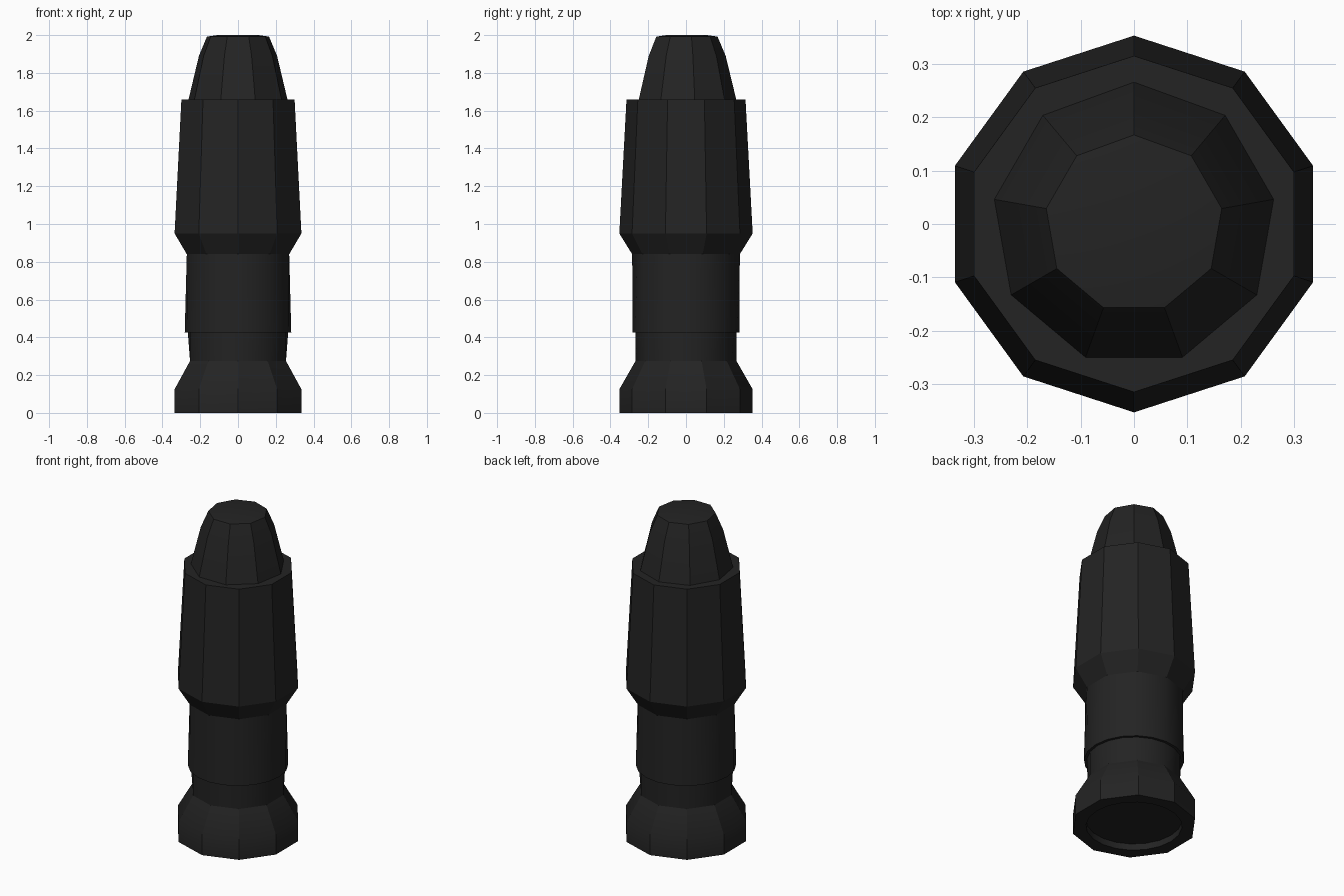
import bpy
import bmesh
from math import cos, sin, pi, radians

cube = bpy.data.objects.get("Cube")
if cube:
    bpy.data.objects.remove(cube, do_unlink=True)

# Single dark colour
black = bpy.data.materials.new("matte black")
black.use_nodes = True
COLOUR = (0.017, 0.017, 0.017, 1)
black.diffuse_color = COLOUR
bsdf = black.node_tree.nodes["Principled BSDF"]
bsdf.inputs["Base Color"].default_value = COLOUR
bsdf.inputs["Roughness"].default_value = 0.8


def lathe(name, sides, profile, cap_start=True, cap_end=True):
    """Join rings of (radius, z, corners); extra sides lie on the flats of the polygon."""
    bm = bmesh.new()
    rings = []
    for radius, z, corners in profile:
        ring = []
        for i in range(sides):
            a = 2 * pi * i / sides
            step = 2 * pi / corners
            r = radius * cos(step / 2) / cos(a % step - step / 2)
            ring.append(bm.verts.new((-r * sin(a), r * cos(a), z)))
        rings.append(ring)
    for low, high in zip(rings, rings[1:]):
        for i in range(sides):
            j = (i + 1) % sides
            bm.faces.new((low[i], low[j], high[j], high[i]))
    if cap_start:
        bm.faces.new(rings[0])
    if cap_end:
        bm.faces.new(rings[-1])
    bmesh.ops.recalc_face_normals(bm, faces=bm.faces)
    mesh = bpy.data.meshes.new(name)
    bm.to_mesh(mesh)
    bm.free()
    mesh.materials.append(black)
    obj = bpy.data.objects.new(name, mesh)
    bpy.context.collection.objects.link(obj)
    bpy.ops.object.select_all(action="DESELECT")
    obj.select_set(True)
    bpy.context.view_layer.objects.active = obj
    bpy.ops.object.shade_smooth_by_angle(angle=radians(30))
    return obj


# Flared foot with a round shallow recess underneath, running up into the neck
lathe("foot_and_neck", 20, [
    (0.27, 0.04, 20), (0.27, 0, 20),
    (0.353, 0, 10), (0.353, 0.125, 10),
    (0.267, 0.275, 10), (0.266, 0.43, 20),
])

# Round sleeve blending into the ten-sided collar
lathe("sleeve", 20, [(0.282, 0.425, 20), (0.285, 0.84, 10)])

# Faceted main barrel with a tapered underside
lathe("barrel", 10, [
    (0.285, 0.84, 10), (0.353, 0.95, 10), (0.315, 1.66, 10),
])

# Nine-sided nose with a very slightly domed top
lathe("nose", 9, [
    (0.267, 1.655, 9), (0.21, 1.89, 9), (0.167, 1.992, 9), (0.11, 2.0, 9),
])
